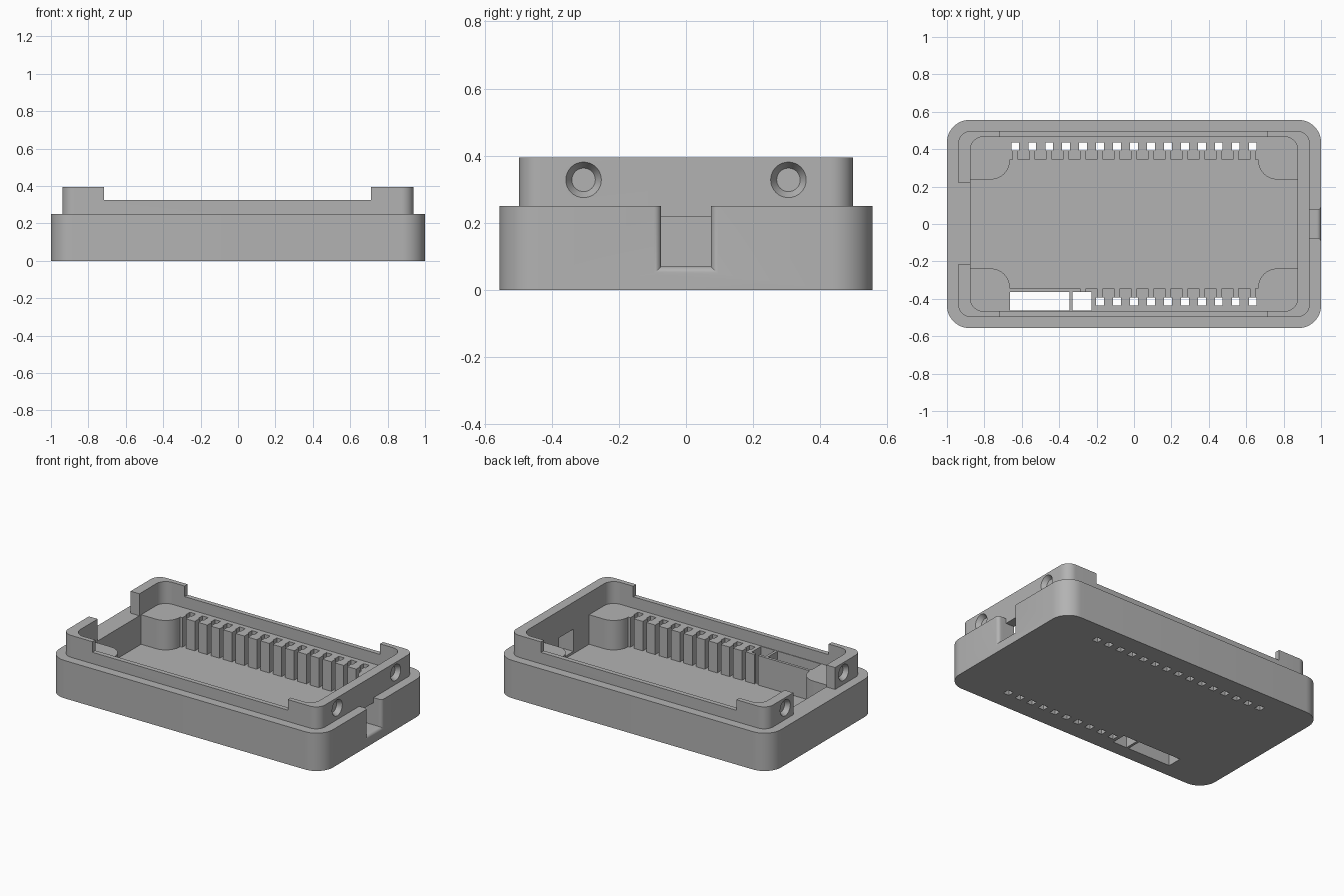
import bpy, bmesh, math
from mathutils import Matrix

cube = bpy.data.objects.get("Cube")
if cube:
    bpy.data.objects.remove(cube, do_unlink=True)

grey = bpy.data.materials.new("matte grey")
grey.use_nodes = True
GREY = (0.45, 0.45, 0.45, 1)
grey.diffuse_color = GREY
grey.node_tree.nodes["Principled BSDF"].inputs["Base Color"].default_value = GREY

LEDGE, FLOOR, TOP = 0.25, 0.055, 0.395
CAV_X, CAV_Y = 0.875, 0.466
RIM_X, RIM_Y = 0.939, 0.497


def loft(bm, sections):
    """Closed solid through matching rings of points."""
    rings = [[bm.verts.new(p) for p in s] for s in sections]
    n = len(rings[0])
    faces = [bm.faces.new(rings[0]), bm.faces.new(rings[-1])]
    for a, b in zip(rings, rings[1:]):
        for i in range(n):
            j = (i + 1) % n
            faces.append(bm.faces.new((a[i], a[j], b[j], b[i])))
    bmesh.ops.recalc_face_normals(bm, faces=faces)


def prism(bm, outline, z0, z1):
    loft(bm, [[(x, y, z) for x, y in outline] for z in (z0, z1)])


def box(bm, x0, x1, y0, y1, z0, z1):
    prism(bm, [(x0, y0), (x1, y0), (x1, y1), (x0, y1)], z0, z1)


def arc(cx, cy, r, start, end, steps=12):
    angles = [math.radians(start + (end - start) * i / steps) for i in range(steps + 1)]
    return [(cx + r * math.cos(a), cy + r * math.sin(a)) for a in angles]


def rounded(hx, hy, r):
    pts = []
    for k, (sx, sy) in enumerate(((1, 1), (-1, 1), (-1, -1), (1, -1))):
        pts += arc(sx * (hx - r), sy * (hy - r), r, 90 * k, 90 * k + 90)
    return pts


def finish(name, bm):
    mesh = bpy.data.meshes.new(name)
    bm.to_mesh(mesh)
    bm.free()
    mesh.materials.append(grey)
    obj = bpy.data.objects.new(name, mesh)
    bpy.context.collection.objects.link(obj)
    return obj


def combine(target, operation, bm):
    """Apply a boolean with a temporary solid."""
    tool = finish("tool", bm)
    mod = target.modifiers.new("boolean", "BOOLEAN")
    mod.operation, mod.solver, mod.object = operation, "EXACT", tool
    bpy.context.view_layer.objects.active = target
    bpy.ops.object.modifier_apply(modifier=mod.name)
    bpy.data.objects.remove(tool, do_unlink=True)


# Outer tray with the raised inner rim
bm = bmesh.new()
prism(bm, rounded(1, 0.556, 0.12), 0, LEDGE)
tray = finish("enclosure_tray", bm)

bm = bmesh.new()
prism(bm, rounded(RIM_X, RIM_Y, 0.065), 0.1, TOP)
combine(tray, "UNION", bm)

# Cavity
bm = bmesh.new()
prism(bm, rounded(CAV_X, CAV_Y, 0.07), FLOOR, 0.5)
combine(tray, "DIFFERENCE", bm)

# Rim notches: long sides, then the open end
bm = bmesh.new()
box(bm, -0.717, 0.712, -0.6, 0.6, 0.325, 0.5)
combine(tray, "DIFFERENCE", bm)
bm = bmesh.new()
box(bm, -1.1, -0.8, -0.215, 0.22, LEDGE, 0.5)
combine(tray, "DIFFERENCE", bm)

# Pin racks with rounded corner posts along both long walls
bm = bmesh.new()
for s in (-1, 1):
    right = [(0.664, 0.345)] + arc(0.766, 0.34, 0.102, 180, 270) + [(0.89, 0.238), (0.89, 0.48)]
    left = [(-x, y) for x, y in reversed(right)]
    prism(bm, [(x, s * y) for x, y in right + left], 0.02, LEDGE)
combine(tray, "UNION", bm)

# Pin slots opening towards the middle, and pin holes through the floor
slots, holes = bmesh.new(), bmesh.new()
PITCH = 0.0907
for s in (-1, 1):
    for i in range(15):
        x = (i - 7) * PITCH
        if s > 0 or i >= 5:
            box(holes, x - 0.021, x + 0.021, s * 0.392, s * 0.435, -0.1, 0.3)
        if s > 0 or i >= 4:
            box(slots, x - 0.013, x + 0.013, s * 0.3, s * 0.41, FLOOR, 0.3)
# Switch and connector windows
for x0, x1 in ((-0.663, -0.345), (-0.328, -0.226)):
    box(holes, x0, x1, -0.462, -0.363, -0.1, 0.3)
combine(tray, "DIFFERENCE", slots)
combine(tray, "DIFFERENCE", holes)

# Cable port through the end wall, and its flared outer channel
bm = bmesh.new()
box(bm, 0.8, 0.96, -0.074, 0.074, 0.07, 0.217)
combine(tray, "DIFFERENCE", bm)

R = 0.022
path = [(RIM_X, 0)]
path += [(1 - R + R * math.sin(a), R * (1 - math.cos(a)))
         for a in (math.pi / 2 * i / 6 for i in range(7))]
path += [(1.05, R)]
bm = bmesh.new()
loft(bm, [[(x, -0.074 - g, 0.07 - g), (x, 0.074 + g, 0.07 - g),
           (x, 0.074 + g, 0.3), (x, -0.074 - g, 0.3)] for x, g in path])
combine(tray, "DIFFERENCE", bm)

# Conical screw dimples on both ends
bm = bmesh.new()
for sx in (-1, 1):
    for sy in (-1, 1):
        place = (Matrix.Translation((sx * RIM_X, sy * 0.305, 0.328))
                 @ Matrix.Rotation(sx * math.pi / 2, 4, "Y"))
        bmesh.ops.create_cone(bm, cap_ends=True, segments=32, radius1=0.035,
                              radius2=0.071, depth=0.06, matrix=place)
combine(tray, "DIFFERENCE", bm)

# Smooth the curved corners, keep edges crisp
bpy.ops.object.select_all(action="DESELECT")
tray.select_set(True)
bpy.context.view_layer.objects.active = tray
bpy.ops.object.shade_smooth_by_angle(angle=math.radians(30))
